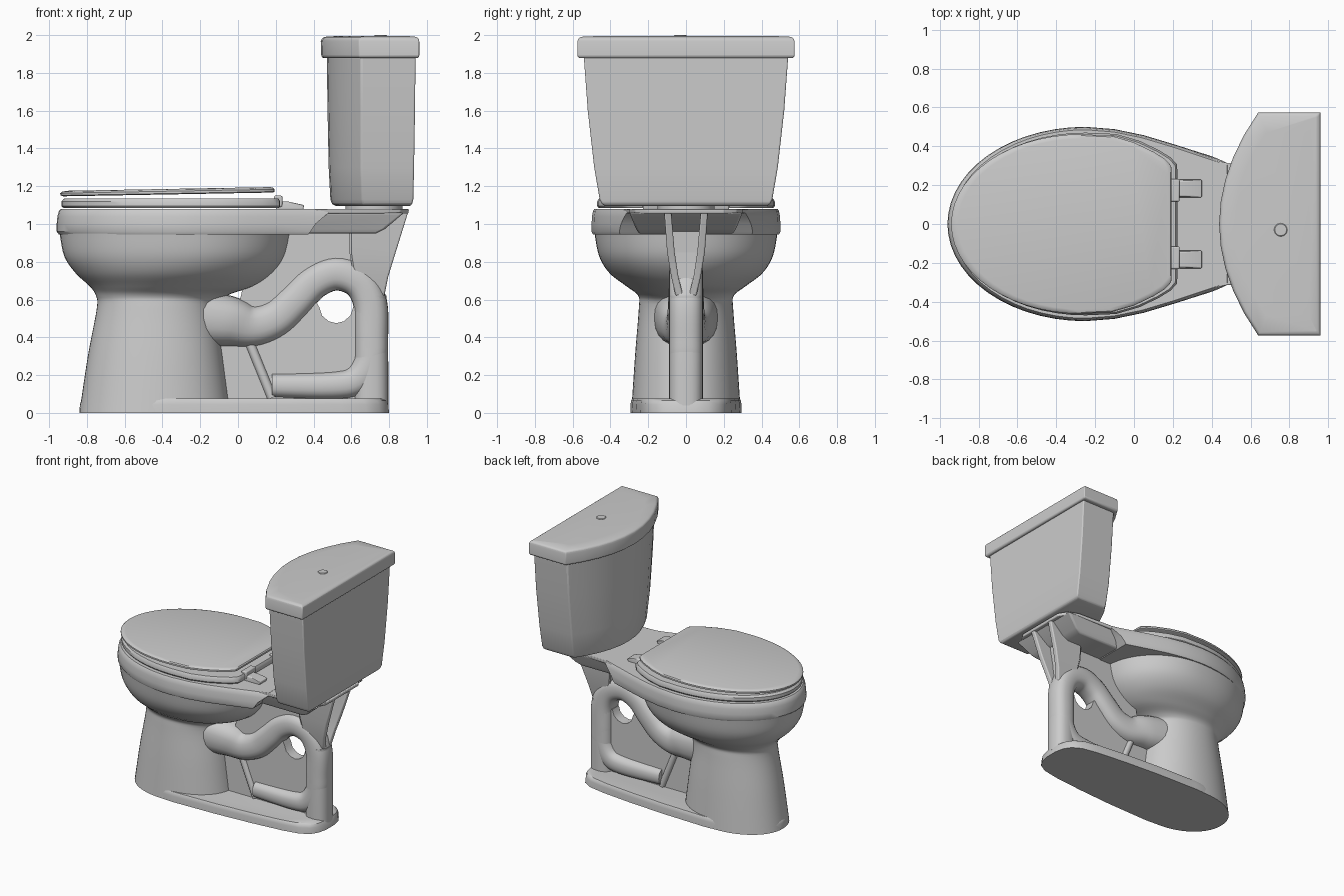
import bpy, bmesh, math
from math import sin, cos, pi

if "Cube" in bpy.data.objects:
    bpy.data.objects.remove(bpy.data.objects["Cube"])


def loft(name, loops, cap=True, wrap=False, bevel=0):
    """Skin a list of equal-length point loops."""
    bm = bmesh.new()
    rings = [[bm.verts.new(p) for p in lp] for lp in loops]
    n = len(rings[0])
    pairs = list(zip(rings, rings[1:])) + ([(rings[-1], rings[0])] if wrap else [])
    for a, b in pairs:
        for i in range(n):
            j = (i + 1) % n
            bm.faces.new((a[i], a[j], b[j], b[i]))
    if cap and not wrap:
        bm.faces.new(rings[0])
        bm.faces.new(rings[-1])
    bmesh.ops.recalc_face_normals(bm, faces=bm.faces)
    me = bpy.data.meshes.new(name)
    bm.to_mesh(me)
    bm.free()
    ob = bpy.data.objects.new(name, me)
    bpy.context.collection.objects.link(ob)
    if bevel:
        m = ob.modifiers.new("bevel", 'BEVEL')
        m.width, m.segments, m.limit_method = bevel, 3, 'ANGLE'
    return ob


def smooth(rows, k=5):
    """Catmull-Rom interpolation of rows of numbers."""
    p = [rows[0]] + list(rows) + [rows[-1]]
    out = []
    for a, b, c, d in zip(p, p[1:], p[2:], p[3:]):
        for s in range(k):
            t = s / k
            out.append([0.5 * (2*q + (r-o)*t + (2*o-5*q+4*r-u)*t*t + (3*q-o-3*r+u)*t**3)
                        for o, q, r, u in zip(a, b, c, d)])
    return out + [list(rows[-1])]


def pw(v, n):
    return math.copysign(abs(v) ** (2 / n), v)


def egg(z, x0, x1, hw, cx, n=2.1, seg=56):
    """Horizontal egg ring, widest at cx."""
    pts = []
    for i in range(seg):
        c, s = pw(cos(2*pi*i/seg), n), pw(sin(2*pi*i/seg), n)
        pts.append((cx + c * ((x1-cx) if c > 0 else (cx-x0)), hw * s, z))
    return pts


def outline(front, cx, hw, tail, seg=14):
    """Elliptical nose followed by tail points, mirrored in y."""
    half = [(cx - (cx-front)*cos(pi/2*i/seg), hw*sin(pi/2*i/seg)) for i in range(1, seg+1)] + tail
    return [(front, 0)] + half + [(x, -y) for x, y in reversed(half)]


def at(pts, z, s=1.0, cx=-0.2):
    return [(cx + (x-cx)*s, y*s, z) for x, y in pts]


def sweep(name, rows, k=5, seg=24):
    """Tube along an xz path; rows are x, z, in-plane radius, y radius."""
    P = smooth(rows, k)
    loops = []
    for i, (x, z, r, ry) in enumerate(P):
        a, b = P[max(i-1, 0)], P[min(i+1, len(P)-1)]
        tx, tz = b[0]-a[0], b[1]-a[1]
        d = math.hypot(tx, tz)
        loops.append([(x - tz/d*r*pw(cos(t), 2.5), ry*pw(sin(t), 2.5), z + tx/d*r*pw(cos(t), 2.5))
                      for t in (2*pi*j/seg for j in range(seg))])
    return loft(name, loops)


def blocks(name, rows, bevel=0.0):
    """Stack of rectangles: z, x0, x1, y0, y1."""
    return loft(name, [[(a, c, z), (b, c, z), (b, d, z), (a, d, z)] for z, a, b, c, d in rows], bevel=bevel)


def plate_xz(name, pts, hw):
    return loft(name, [[(x, y, z) for x, z in pts] for y in (-hw, hw)])


def dshape(z, front, back, shoulder, hw, seg=10):
    """Bowed front, flat back."""
    arc = [(front + (shoulder-front)*t*t, hw*t, z) for t in (2*i/seg - 1 for i in range(seg+1))]
    return arc + [(back, hw, z), (back, -hw, z)]


# pedestal and bowl in one skin
bowl = loft("bowl", [egg(*r) for r in smooth([
    (0, -.84, -.04, .29, -.44), (.3, -.795, -.08, .27, -.43), (.55, -.748, -.11, .25, -.43),
    (.62, -.752, -.06, .253, -.42), (.67, -.785, .08, .315, -.38), (.74, -.86, .18, .405, -.32),
    (.83, -.92, .245, .46, -.27), (.955, -.945, .275, .485, -.25)])])


# rim band, sloping at its rear end
def rim_loop(z, s, end):
    tail = [(-.1, .488), (.05, .457), (.2, .412), (end, .355 - (end-.38)*.35)]
    return at(outline(-.96, -.25, .5, tail), z, s)


rim = loft("rim", [rim_loop(*r) for r in (
    (.945, .985, .38), (.96, 1, .385), (1.0, 1, .41), (1.04, .995, .46), (1.068, .985, .5), (1.08, .97, .5))])

# hollow out the basin
cutter = loft("basin_cutter", [egg(*r) for r in smooth([
    (.62, -.5, -.2, .1, -.35), (.7, -.68, -.02, .22, -.32), (.9, -.8, .1, .34, -.27), (1.2, -.78, .09, .33, -.27)])])
cutter.hide_render = True
for ob in (bowl, rim):
    m = ob.modifiers.new("basin", 'BOOLEAN')
    m.operation, m.object, m.solver = 'DIFFERENCE', cutter, 'EXACT'
    bpy.context.view_layer.objects.active = ob
    bpy.ops.object.modifier_apply(modifier=m.name)
bpy.data.objects.remove(cutter)

# foot slab
foot = outline(-.84, -.35, .295, [(0, .285), (.3, .265), (.55, .24), (.68, .215), (.75, .175), (.785, .12), (.8, .05)])
loft("foot", [at(foot, 0), at(foot, .045, .995), at(foot, .065, .985), at(foot, .075, .965)])

# rear deck that carries the tank
deck = [(.35, .345), (.48, .315), (.78, .3), (.86, .27), (.905, .2)]
deck = deck + [(x, -y) for x, y in reversed(deck)]
loft("deck", [at(deck, 1.055, .99, .6), at(deck, 1.079, 1, .6)], bevel=.006)
blocks("deck_underside", [(.95, .25, .73, -.25, .25), (.975, .25, .78, -.265, .265), (1.06, .25, .88, -.3, .3)], .01)

# trapway tube, rear column and strut
sweep("trapway", [
    (-.2, .5, .15, .17), (-.05, .485, .135, .15), (.08, .46, .11, .115), (.2, .5, .1, .1), (.3, .59, .095, .095),
    (.4, .69, .09, .09), (.52, .738, .09, .09), (.64, .695, .09, .09), (.7, .58, .09, .09), (.705, .4, .09, .09),
    (.7, .28, .085, .09), (.63, .175, .08, .09), (.5, .145, .075, .09), (.18, .145, .065, .08)])
sweep("rear_column", [(.705, .04, .092, .09), (.705, .3, .09, .09), (.7, .62, .085, .088)])
sweep("strut", [(.05, .4, .03, .06), (.18, .08, .03, .06)])

# webs around the trapway, leaving the round hole open
plate_xz("lower_web", [(-.15, .05), (.7, .05), (.7, .56), (.61, .56), (.595, .515), (.56, .485), (.52, .475),
                       (.48, .485), (.445, .515), (.43, .56), (.38, .65), (.3, .59), (.1, .46), (-.15, .46)], .04)
plate_xz("upper_web", [(.0, .55), (.2, .52), (.38, .68), (.52, .74), (.66, .7), (.74, .66), (.74, 1.0), (.1, 1.0)], .05)

# flared support with two rear ribs
blocks("support_core", [(.62, .63, .73, -.05, .05), (.85, .59, .74, -.09, .09), (1.06, .59, .76, -.1, .1)])
for side, s in (("left", -1), ("right", 1)):
    blocks("support_rib_" + side, [(.62, .64, .775, s*.015, s*.055), (.72, .62, .795, s*.04, s*.078),
                                   (.85, .6, .835, s*.06, s*.1), (1.06, .6, .9, s*.078, s*.115)], .008)

# seat ring
flat = [(-.1, .455), (.02, .42), (.12, .372), (.18, .335), (.212, .3), (.215, .27)]
seat = outline(-.935, -.25, .47, [(x + .008, y + .008) for x, y in flat])
loft("seat", [at(seat, 1.085, .985), at(seat, 1.095), at(seat, 1.12), at(seat, 1.135, .98),
              at(seat, 1.135, .72, -.32), at(seat, 1.12, .69, -.32), at(seat, 1.085, .69, -.32)], wrap=True)

# seat lid, tilted slightly forward
lid = outline(-.92, -.25, .462, flat)
seat_lid = loft("seat_lid", [at(lid, 1.163, .98), at(lid, 1.168), at(lid, 1.18), at(lid, 1.188, .985), at(lid, 1.192, .95)])
seat_lid.rotation_euler.y = -.018

# hinges
for side, s in (("left", -1), ("right", 1)):
    blocks("hinge_" + side, [(1.075, .2, .345, s*.137, s*.228), (1.1, .2, .35, s*.137, s*.228),
                             (1.118, .2, .27, s*.142, s*.222)], .006)
    blocks("hinge_bar_" + side, [(1.09, .19, .235, s*.115, s*.232), (1.15, .19, .235, s*.115, s*.232)], .008)

# tank, gasket, tank lid and flush button
loft("gasket", [egg(z, .57, .87, .15, .72) for z in (1.07, 1.11)])
loft("tank", [dshape(*r) for r in ((1.095, .52, .91, .67, .425), (1.105, .498, .922, .66, .445), (1.13, .489, .928, .655, .457),
                                   (1.3, .48, .932, .65, .486), (1.6, .474, .937, .65, .52), (1.9, .47, .94, .65, .542))], bevel=.015)
loft("tank_lid", [dshape(*r) for r in ((1.878, .45, .952, .645, .565), (1.888, .441, .96, .64, .575), (1.965, .438, .96, .64, .575),
                                       (1.983, .444, .955, .643, .57), (1.991, .46, .94, .65, .555), (1.995, .52, .9, .68, .47))], bevel=.006)
loft("flush_button", [egg(z, .755-r, .755+r, r, .755, 2, 24) for z, r in ((1.98, .034), (1.997, .034), (2.0, .03))])
bpy.data.objects["flush_button"].location.y = -.03

# smooth shading with sharp edges kept
bpy.ops.object.select_all(action='DESELECT')
for ob in bpy.context.scene.objects:
    ob.select_set(True)
    bpy.context.view_layer.objects.active = ob
bpy.ops.object.shade_smooth_by_angle(angle=math.radians(35))
